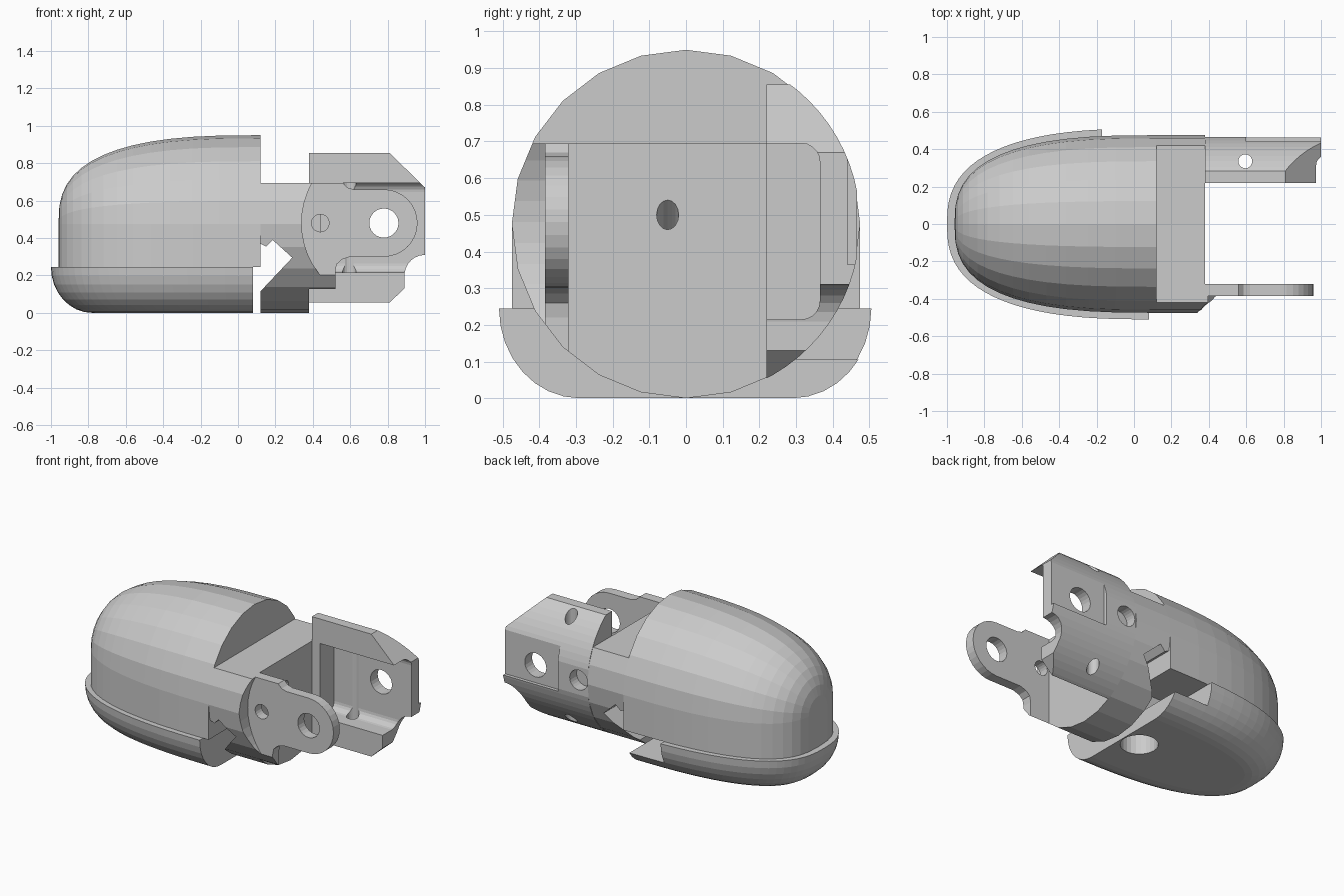
import bpy, bmesh
from math import sin, cos, pi, radians
from mathutils import Vector

if "Cube" in bpy.data.objects:
    bpy.data.objects.remove(bpy.data.objects["Cube"])


def finish(name, bm):
    bmesh.ops.recalc_face_normals(bm, faces=bm.faces[:])
    me = bpy.data.meshes.new(name)
    bm.to_mesh(me)
    bm.free()
    ob = bpy.data.objects.new(name, me)
    bpy.context.collection.objects.link(ob)
    return ob


def loft(name, rings):
    """Skin closed rings of equal length and cap both ends."""
    bm = bmesh.new()
    rows = [[bm.verts.new(p) for p in r] for r in rings]
    n = len(rings[0])
    for a, b in zip(rows, rows[1:]):
        for i in range(n):
            j = (i + 1) % n
            bm.faces.new((a[i], a[j], b[j], b[i]))
    bm.faces.new(rows[0][::-1])
    bm.faces.new(rows[-1])
    return finish(name, bm)


def prism(name, pts, axis, a, b):
    """Extrude a 2D outline along an axis from a to b."""
    place = {'x': lambda u, v, w: (w, u, v),
             'y': lambda u, v, w: (u, w, v),
             'z': lambda u, v, w: (u, v, w)}[axis]
    return loft(name, [[place(u, v, w) for u, v in pts] for w in (a, b)])


def arc(cx, cy, r, a0, a1, n):
    return [(cx + r * cos(radians(a0 + (a1 - a0) * i / n)),
             cy + r * sin(radians(a0 + (a1 - a0) * i / n))) for i in range(n + 1)]


def circle(cx, cy, r, n):
    return arc(cx, cy, r, 0, 360, n)[:-1]


def rect(u0, v0, u1, v1):
    return [(u0, v0), (u1, v0), (u1, v1), (u0, v1)]


def nose(t, p):
    """Superellipse quarter: distance towards the nose and half width."""
    return max(sin(t), 0) ** (2 / p), max(cos(t), 0) ** (2 / p)


def boolean(ob, tool, op='DIFFERENCE'):
    m = ob.modifiers.new(op, 'BOOLEAN')
    m.operation, m.object, m.solver = op, tool, 'EXACT'
    bpy.context.view_layer.objects.active = ob
    bpy.ops.object.modifier_apply(modifier=m.name)
    bpy.data.objects.remove(tool)


R = 0.475

# Rounded fingertip shell: half round above, straight walls below
rings = []
for i in range(15):
    u, r = nose(pi / 2 * i / 14, 2.75)
    r = max(R * r, 0.002)
    sec = arc(0, R, r, 0, 180, 12) + [(-r, 0.245), (r, 0.245)]
    rings.append([(0.12 - 1.08 * u, y, z) for y, z in sec])
loft("tip_shell", rings)

# Pad under the tip: plan outline with a rounded bottom edge
N = 20
plan = []
for i in range(-N, N + 1):
    u, v = nose(pi / 2 * (1 - abs(i) / N), 2.6)
    plan.append((u, v if i > 0 else -v))
rings = []
for k in range(9):
    t = pi / 2 * k / 8
    d = 0.22 * (1 - cos(t))
    rings.append([(0.08 - (1.08 - d) * u, (0.51 - d) * v, 0.245 * (1 - sin(t))) for u, v in plan])
pad = loft("finger_pad", rings)
boolean(pad, prism("cut", rect(-0.17, 0.15, 0.2, 0.6), 'z', 0.105, 0.4))
boolean(pad, prism("cut", circle(-0.04, 0, 0.112, 24), 'z', -0.1, 0.2))

# Knuckle block with a wedge notch, joined to the front fork arm
block = [(0.12, 0.695), (0.12, 0.37), (0.15, 0.355), (0.185, 0.39), (0.29, 0.295),
         (0.12, 0.115), (0.12, -0.05), (0.38, -0.05), (0.38, 0.695)]
knuckle = prism("knuckle_and_front_arm", block, 'y', -0.5, 0.5)
lug = ([(0.33, 0.695), (0.56, 0.695), (0.585, 0.67), (0.62, 0.66)]
       + arc(0.78, 0.48, 0.18, 90, -90, 16)
       + [(0.6, 0.3), (0.555, 0.285), (0.528, 0.26), (0.52, 0.22), (0.52, 0.08), (0.33, 0.08)])
boolean(knuckle, prism("arm", lug, 'y', -0.52, -0.32), 'UNION')
boolean(knuckle, prism("round", circle(0, R, R, 24), 'x', 0, 1.2), 'INTERSECT')
# Round clearance for the joint on the outer side of the arm
boolean(knuckle, prism("cut", circle(0.78, 0.48, 0.44, 48), 'y', -0.7, -0.385))

# Slanted cord hole through the block
d = Vector((1, 0, 0.9)).normalized()
c = Vector((0.38, -0.05, 0.5))
side, up = Vector((0, 1, 0)), d.cross(Vector((0, 1, 0)))
boolean(knuckle, loft("cut", [[c + d * w + side * u + up * v for u, v in circle(0, 0, 0.03, 16)]
                              for w in (-0.4, 0.3)]))

# Rear fork arm: round outside, channel inside
outline = ([(0.38, 0.855), (0.81, 0.855), (1.0, 0.67), (1.0, 0.31)]
           + arc(1.0, 0.2, 0.11, 92, 175, 6)[1:]
           + [(0.89, 0.13), (0.81, 0.055), (0.38, 0.055)])
rear = prism("rear_arm", outline, 'y', 0.22, 0.6)
boolean(rear, prism("round", circle(0, R, R, 72), 'x', 0, 1.2), 'INTERSECT')
channel = ([(0.1, 0.215)] + arc(0.315, 0.265, 0.05, -90, 0, 5)
           + arc(0.315, 0.645, 0.05, 0, 90, 5) + [(0.1, 0.695)])
boolean(rear, prism("cut", channel, 'x', 0.44, 1.2))
boolean(rear, prism("cut", rect(0.6, 0.44, 1.2, 0.7), 'z', 0.365, 0.8))
boolean(rear, prism("cut", rect(0.3, 0.466, 1.2, 0.7), 'z', 0.2, 0.8))
boolean(rear, prism("cut", circle(0.595, 0.335, 0.037, 20), 'z', -0.2, 1.2))

# Pivot holes through both arms, small hole in front, blind recess at the rear
for ob, y0, y1 in ((knuckle, -0.7, -0.1), (rear, 0.1, 0.7)):
    boolean(ob, prism("cut", circle(0.78, 0.48, 0.078, 24), 'y', y0, y1))
boolean(knuckle, prism("cut", circle(0.44, 0.48, 0.047, 20), 'y', -0.7, -0.3))
boolean(rear, prism("cut", circle(0.45, 0.48, 0.065, 24), 'y', 0.395, 0.7))
